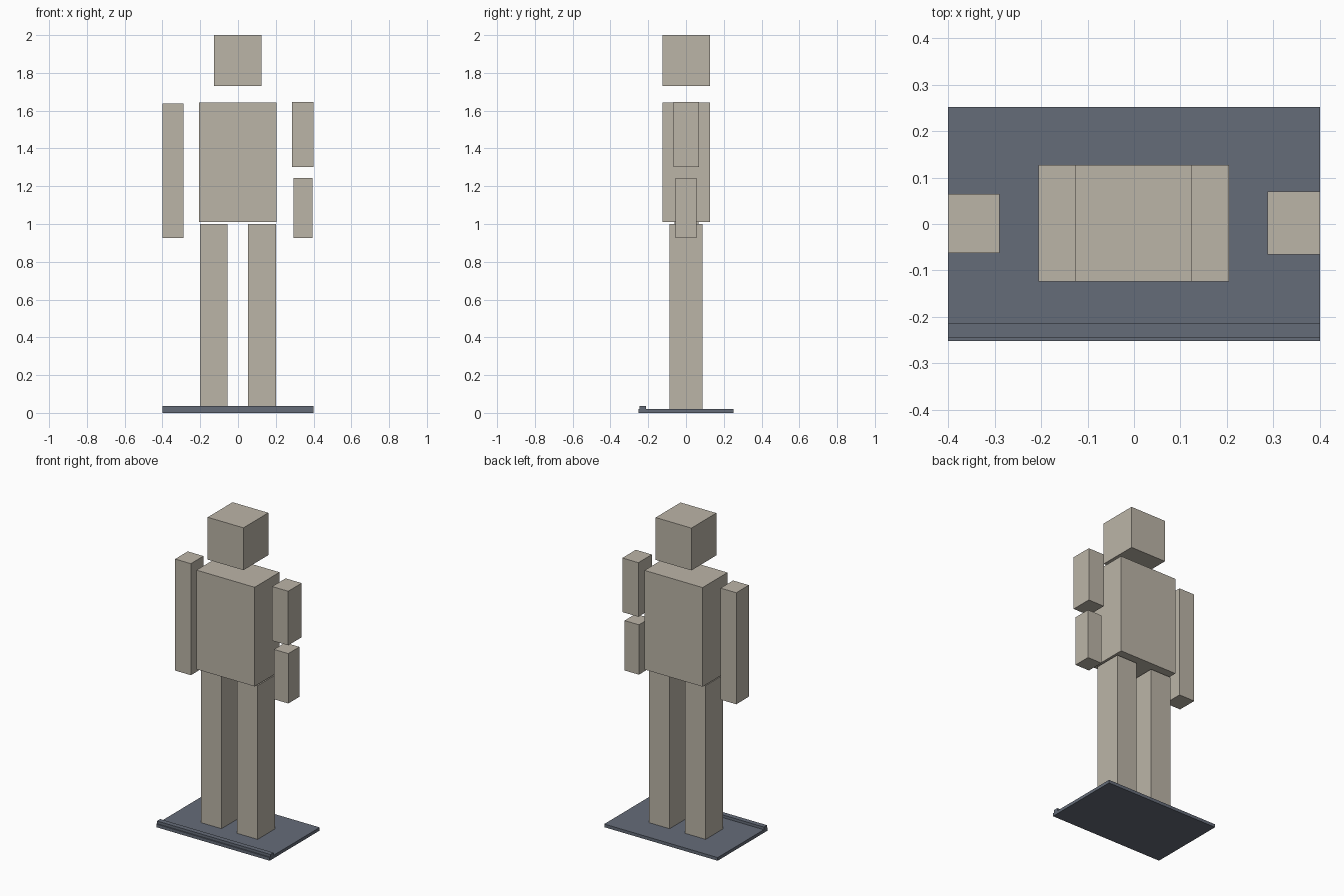
import bpy

if "Cube" in bpy.data.objects:
    bpy.data.objects.remove(bpy.data.objects["Cube"])


def material(name, color):
    mat = bpy.data.materials.new(name)
    mat.diffuse_color = color
    mat.use_nodes = True
    mat.node_tree.nodes["Principled BSDF"].inputs["Base Color"].default_value = mat.diffuse_color
    return mat


STONE = material("beige", (0.50, 0.46, 0.39, 1))
SLATE = material("slate", (0.13, 0.15, 0.19, 1))


def block(name, x, y, z, mat=STONE):
    """Box spanning the given (min, max) range on each axis."""
    spans = (x, y, z)
    bpy.ops.mesh.primitive_cube_add(size=1, location=[(a + b) / 2 for a, b in spans])
    obj = bpy.context.object
    obj.name = name
    obj.scale = [b - a for a, b in spans]
    bpy.ops.object.transform_apply(location=False, rotation=False, scale=True)
    obj.data.materials.append(mat)
    return obj


# Base plate with a raised front strip
block("base_plate", (-0.4, 0.4), (-0.252, 0.252), (0, 0.02), SLATE)
block("front_strip", (-0.4, 0.4), (-0.245, -0.213), (0.02, 0.037), SLATE)

# Legs
for side, x in (("left", (-0.2, -0.055)), ("right", (0.054, 0.2))):
    block(side + "_leg", x, (-0.088, 0.088), (0.02, 1.0))

# Torso and floating head
block("torso", (-0.206, 0.204), (-0.124, 0.127), (1.01, 1.642))
block("head", (-0.127, 0.125), (-0.124, 0.127), (1.73, 2.0))

# One whole arm, one arm split at the elbow
block("left_arm", (-0.4, -0.289), (-0.062, 0.065), (0.926, 1.637))
block("right_upper_arm", (0.287, 0.4), (-0.066, 0.07), (1.302, 1.647))
block("right_forearm", (0.293, 0.394), (-0.056, 0.056), (0.926, 1.244))
